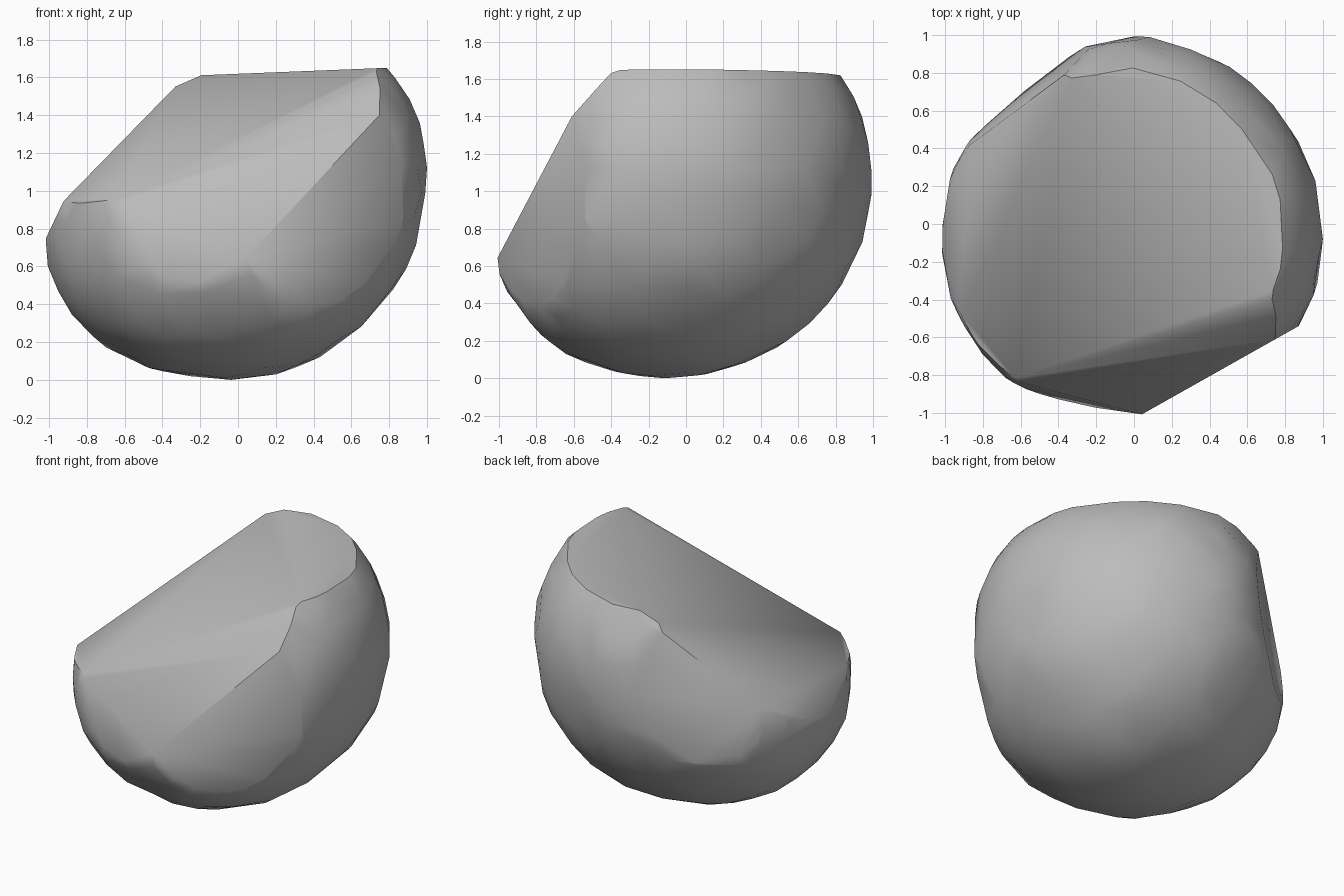
import bpy, bmesh, math, random

random.seed(4)
cube = bpy.data.objects.get("Cube")
if cube:
    bpy.data.objects.remove(cube, do_unlink=True)

# Stone grey
stone = bpy.data.materials.new("stone_grey")
stone.use_nodes = True
GREY = (0.5, 0.5, 0.5, 1)
stone.diffuse_color = GREY
stone.node_tree.nodes["Principled BSDF"].inputs["Base Color"].default_value = GREY

# Flat chipped sides: a point on each and the way it faces
TOP_CORNER = (0.77, -0.39, 1.65)
BACK_CORNER = (-0.28, 0.85, 1.6)
CUTS = {
    "top": (TOP_CORNER, (-0.04, 0, 1)),
    "slanted_top": (TOP_CORNER, (-0.36, -0.265, 0.895)),
    "right_shoulder": (BACK_CORNER, (-0.766, 0.109, 0.635)),
    "right_edge": ((-0.93, 0, 0.93), (-0.9, 0, 0.43)),
    "front_slope": (TOP_CORNER, (-0.1, -0.74, 0.66)),
    "front": ((-0.1, -0.99, 0.55), (-0.2, -0.97, 0.12)),
    "front_left": ((0.1, -0.975, 0.6), (0.49, -0.87, 0)),
    "back_right": ((-0.56, 0.69, 0.9), (-0.65, 0.76, 0.08)),
}


def boulder_radius(d):
    """Rounded body, fuller low at the front right and high at the back left."""
    down, up = max(0, -d.z), max(0, d.z)
    low = down * (max(0, -d.x) ** 2 + max(0, -d.y) ** 2)
    high = up * max(0, d.x, d.y)
    under = down * max(0, d.x, d.y)
    corner = -abs(d.x) * d.y * (0.09 if d.y < 0 else 0.05)
    swell = 0.27 * low + 0.1 * high - 0.06 * under + corner
    return 0.985 + swell + random.uniform(-0.01, 0.01)


# Rounded body, set on the ground
bm = bmesh.new()
bmesh.ops.create_icosphere(bm, subdivisions=4, radius=1)
for v in bm.verts:
    d = v.co.normalized()
    v.co = d * boulder_radius(d)
ground = min(v.co.z for v in bm.verts)
bmesh.ops.translate(bm, verts=bm.verts[:], vec=(0, 0, -ground))

# Chip the flat sides off
for point, normal in CUTS.values():
    bmesh.ops.bisect_plane(bm, geom=bm.verts[:] + bm.edges[:] + bm.faces[:],
                           plane_co=point, plane_no=normal, clear_outer=True)
points = [v.co.copy() for v in bm.verts]
bm.free()

# Close the stone with a tight skin and merge small facets
bm = bmesh.new()
for p in points:
    bm.verts.new(p)
bmesh.ops.convex_hull(bm, input=bm.verts[:])
bmesh.ops.delete(bm, geom=[v for v in bm.verts if not v.link_faces], context="VERTS")
bmesh.ops.dissolve_limit(bm, angle_limit=math.radians(6),
                         verts=bm.verts[:], edges=bm.edges[:])
bmesh.ops.triangulate(bm, faces=bm.faces[:])
bmesh.ops.recalc_face_normals(bm, faces=bm.faces[:])

mesh = bpy.data.meshes.new("boulder")
bm.to_mesh(mesh)
bm.free()
mesh.materials.append(stone)
boulder = bpy.data.objects.new("boulder", mesh)
bpy.context.collection.objects.link(boulder)
bpy.ops.object.select_all(action="DESELECT")
boulder.select_set(True)
bpy.context.view_layer.objects.active = boulder
bpy.ops.object.shade_smooth_by_angle(angle=math.radians(40))
